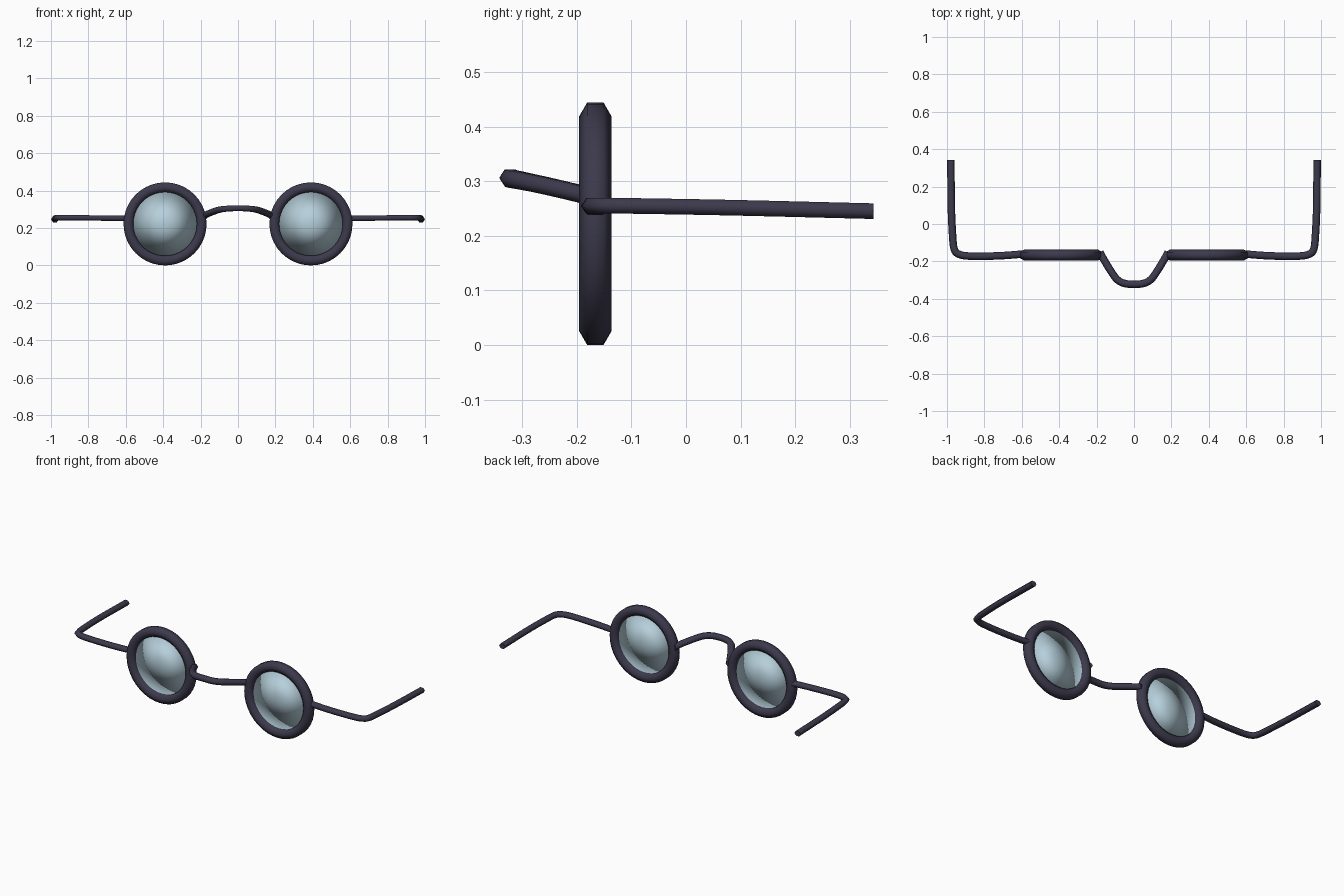
import bpy
import bmesh
from math import sin, cos, pi, radians
from mathutils import Vector

cube = bpy.data.objects.get("Cube")
if cube:
    bpy.data.objects.remove(cube, do_unlink=True)


def material(name, rgb):
    mat = bpy.data.materials.new(name)
    mat.use_nodes = True
    mat.diffuse_color = (*rgb, 1)
    bsdf = next(n for n in mat.node_tree.nodes if n.type == 'BSDF_PRINCIPLED')
    bsdf.inputs["Base Color"].default_value = (*rgb, 1)
    return mat


FRAME = material("dark frame", (0.045, 0.042, 0.072))
GLASS = material("pale blue glass", (0.47, 0.63, 0.71))


def finish(name, bm, mat, angle):
    bmesh.ops.recalc_face_normals(bm, faces=bm.faces)
    mesh = bpy.data.meshes.new(name)
    bm.to_mesh(mesh)
    bm.free()
    mesh.materials.append(mat)
    obj = bpy.data.objects.new(name, mesh)
    bpy.context.collection.objects.link(obj)
    bpy.ops.object.select_all(action='DESELECT')
    obj.select_set(True)
    bpy.context.view_layer.objects.active = obj
    bpy.ops.object.shade_smooth_by_angle(angle=radians(angle))
    return obj


def smooth_path(points, steps=4):
    """Catmull-Rom curve through the points."""
    p = [Vector(q) for q in points]
    p = [p[0] * 2 - p[1]] + p + [p[-1] * 2 - p[-2]]
    path = []
    for a, b, c, d in zip(p, p[1:], p[2:], p[3:]):
        for i in range(steps):
            t = i / steps
            path.append((b * 2 + (c - a) * t + (a * 2 - b * 5 + c * 4 - d) * t**2
                         + (b * 3 - a - c * 3 + d) * t**3) / 2)
    return path + [p[-2]]


def sweep(name, path, up, side_r, up_r, phase=0, closed=False):
    """Six-sided tube along a path."""
    bm = bmesh.new()
    rings, n = [], len(path)
    for i, p in enumerate(path):
        if closed:
            tangent = path[(i + 1) % n] - path[i - 1]
        else:
            tangent = path[min(i + 1, n - 1)] - path[max(i - 1, 0)]
        side = tangent.cross(up).normalized()
        angles = [phase + k * pi / 3 for k in range(6)]
        rings.append([bm.verts.new(p + side * cos(a) * side_r + up * sin(a) * up_r)
                      for a in angles])
    for i in range(n if closed else n - 1):
        a, b = rings[i], rings[(i + 1) % n]
        for k in range(6):
            j = (k + 1) % 6
            bm.faces.new((a[k], a[j], b[j], b[k]))
    if not closed:
        bm.faces.new(rings[0])
        bm.faces.new(rings[-1])
    return finish(name, bm, FRAME, 70)


def circle(center, radius, count):
    return [center + Vector((cos(2 * pi * i / count), 0, sin(2 * pi * i / count))) * radius
            for i in range(count)]


Y, Z = Vector((0, 1, 0)), Vector((0, 0, 1))

for label, s in (("left", 1), ("right", -1)):
    center = Vector((s * 0.39, -0.166, 0.222))

    # Round rim
    sweep(label + "_rim", circle(center, 0.196, 40), Y, 0.03, 0.03, pi / 2, True)

    # Shallow lens, softly shaded from its middle to its edge
    bm = bmesh.new()
    edge = [bm.verts.new(p) for p in circle(center, 0.185, 40)]
    for y in (-0.012, 0.012):
        tip = bm.verts.new(center + Y * y)
        for i in range(len(edge)):
            bm.faces.new((edge[i - 1], edge[i], tip))
    finish(label + "_lens", bm, GLASS, 180)

    # Side arm: outward from the rim, then bent backwards
    arm = [(0.585, -0.16, 0.252), (0.72, -0.17, 0.253), (0.87, -0.172, 0.255),
           (0.935, -0.162, 0.255), (0.961, -0.135, 0.255), (0.97, -0.06, 0.254),
           (0.977, 0.1, 0.251), (0.979, 0.343, 0.245)]
    sweep(label + "_arm", smooth_path([(s * x, y, z) for x, y, z in arm]), Z, 0.02, 0.0165)

# Nose bridge, arched forwards and up
half = [(0.182, -0.15, 0.262), (0.167, -0.18, 0.273), (0.125, -0.25, 0.29),
        (0.09, -0.297, 0.3), (0.05, -0.318, 0.304)]
points = [(-x, y, z) for x, y, z in half] + [(0, -0.322, 0.306)] + half[::-1]
sweep("nose_bridge", smooth_path(points), Z, 0.02, 0.018)
